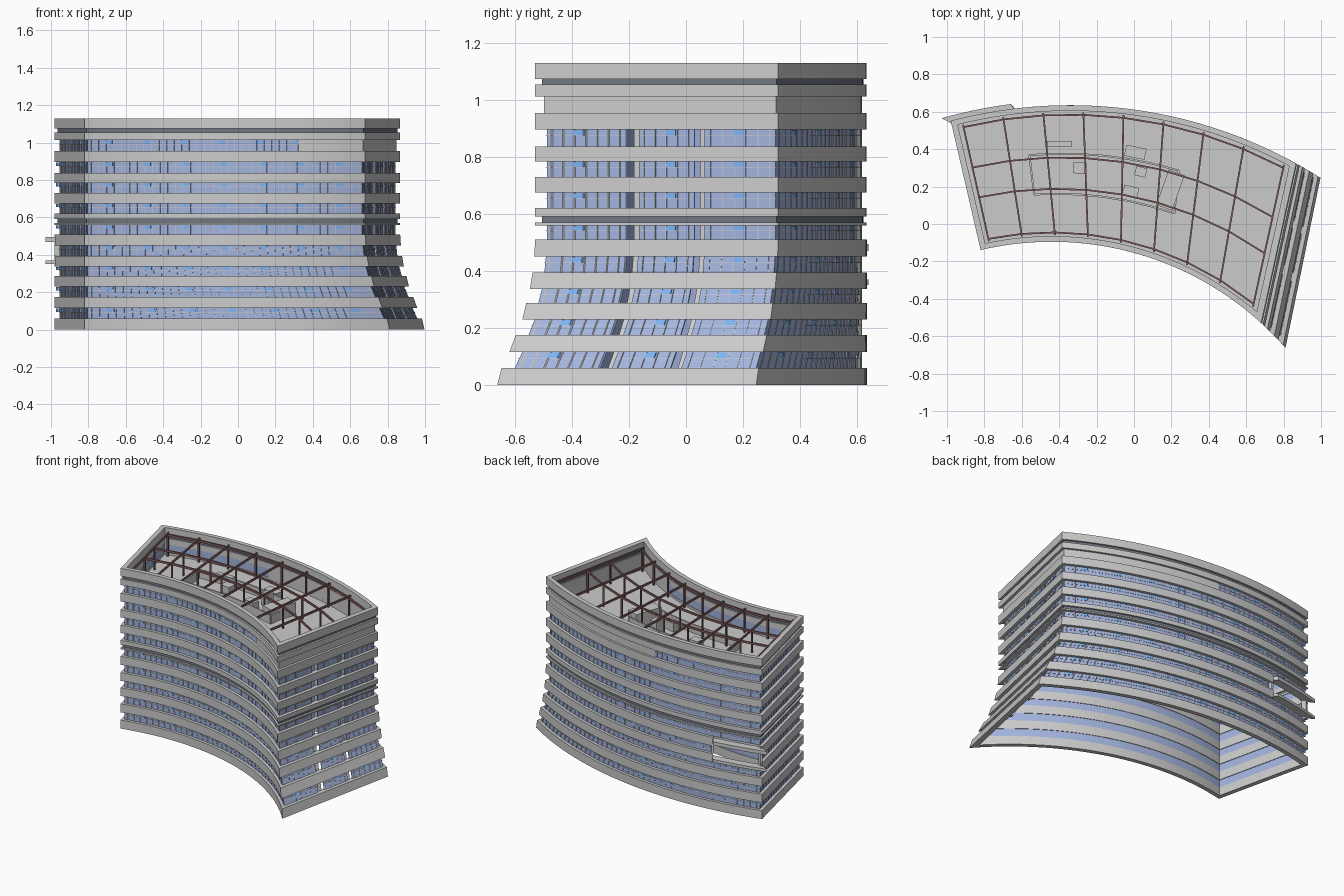
import bpy, bmesh, math
from mathutils import Vector

if "Cube" in bpy.data.objects:
    bpy.data.objects.remove(bpy.data.objects["Cube"])

SPLAY = [(0, .13), (.06, .117), (.115, .092), (.175, .07), (.23, .047),
         (.29, .033), (.335, .02), (.395, .01), (.45, .004), (.51, 0), (2, 0)]


def lerp(a, b, t):
    return a + (b - a) * t


def splay(z):
    for (z0, s0), (z1, s1) in zip(SPLAY, SPLAY[1:]):
        if z <= z1:
            return lerp(s0, s1, (z - z0) / (z1 - z0))


def front_y(x, off):
    return -1.755 + math.sqrt((1.66 + off) ** 2 - (x + .44) ** 2)


def back_y(x, off):
    return -1.865 + math.sqrt((2.5 - off) ** 2 - (x + .341) ** 2)


def P(side, t, z, off=0.0):
    """Point on the facade: side, fraction along it, height, inset."""
    s = splay(z)
    fl, fr = -.82 + .8 * off, .68 + s - .8 * off
    bl, br = -.98 + 1.26 * off, .867 + s - 1.24 * off
    if side == 'front':
        x = lerp(fl, fr, t)
        return Vector((x, front_y(x, off), z))
    if side == 'back':
        x = lerp(br, bl, t)
        return Vector((x, back_y(x, off), z))
    f, b = (fr, br) if side == 'right' else (fl, bl)
    p, q = Vector((f, front_y(f, off), z)), Vector((b, back_y(b, off), z))
    return p.lerp(q, t if side == 'right' else 1 - t)


def path(*segs):
    pts = []
    for side, a, b in segs:
        n = max(1, round(36 * abs(b - a))) if side in ('front', 'back') else 1
        for i in range(n + 1):
            c = (side, lerp(a, b, i / n))
            if not pts or (P(*pts[-1], 0) - P(*c, 0)).length > 1e-5:
                pts.append(c)
    return pts


def sweep(bm, pts, z0, z1, off, th, closed=False):
    """Wall strip following the facade path."""
    rows = [[bm.verts.new(P(s, t, z, o)) for z, o in
             ((z0, off), (z1, off), (z1, off + th), (z0, off + th))] for s, t in pts]
    n = len(rows)
    for i in range(n if closed else n - 1):
        a, b = rows[i], rows[(i + 1) % n]
        for k in range(4):
            m = (k + 1) % 4
            bm.faces.new((a[k], b[k], b[m], a[m]))
    if not closed:
        bm.faces.new(rows[0])
        bm.faces.new(rows[-1])


def beam(bm, p, q, w, h):
    """Box of width w and height h between two points."""
    d = (q - p).normalized()
    up = Vector((0, 0, 1)) if abs(d.z) < .9 else Vector((0, 1, 0))
    side = d.cross(up).normalized() * w / 2
    up = side.cross(d).normalized() * h / 2
    ends = [[bm.verts.new(c + a * side + b * up) for a, b in
             ((-1, -1), (1, -1), (1, 1), (-1, 1))] for c in (p, q)]
    for k in range(4):
        m = (k + 1) % 4
        bm.faces.new((ends[0][k], ends[0][m], ends[1][m], ends[1][k]))
    for e in ends:
        bm.faces.new(e)


def finish(bm, name, mat=None):
    bmesh.ops.recalc_face_normals(bm, faces=bm.faces)
    me = bpy.data.meshes.new(name)
    bm.to_mesh(me)
    bm.free()
    ob = bpy.data.objects.new(name, me)
    bpy.context.collection.objects.link(ob)
    if mat:
        me.materials.append(mat)
    return ob


def material(name, *rgb):
    m = bpy.data.materials.new(name)
    m.diffuse_color = (*rgb, 1)
    m.use_nodes = True
    m.node_tree.nodes["Principled BSDF"].inputs["Base Color"].default_value = m.diffuse_color
    return m


glass_mat = material("glass_blue", .36, .45, .72)
vent_mat = material("vent_blue", .2, .45, .9)
steel_mat = material("steel_red_brown", .25, .12, .12)
louver_mat = material("louver_dark", .16, .18, .22)

GAP = .816  # start of the open terrace on the back wall
ring = path(('front', 0, 1), ('right', 0, 1), ('back', 0, 1), ('left', 0, 1))
ring.pop()
ring_open = path(('left', 0, 1), ('front', 0, 1), ('right', 0, 1), ('back', 0, GAP))

# Spandrel bands and parapet
bm = bmesh.new()
for z0, z1 in ((0, .06), (.115, .175), (.23, .288), (.56, .57), (.592, .622),
               (.675, .73), (.785, .838), (.897, .955), (1.013, 1.055), (1.075, 1.13)):
    sweep(bm, ring, z0, z1, 0, .03, True)
for z0, z1 in ((.337, .395), (.45, .51)):
    sweep(bm, ring_open, z0, z1, 0, .03)
finish(bm, "spandrel_bands")

# Dark louvre strips
bm = bmesh.new()
for z0, z1 in ((.57, .592), (1.055, 1.075)):
    sweep(bm, ring, z0, z1, .012, .012, True)
finish(bm, "louver_strips", louver_mat)

# Window strips, mullions, transoms and opening vents
floors = [(.06, .115), (.175, .23), (.288, .337), (.395, .45), (.51, .56),
          (.622, .675), (.73, .785), (.838, .897)]
right_runs = [(0, .346), (.402, .645), (.69, 1)]
glass, bars, vents, cols = (bmesh.new() for _ in range(4))


def glaze(z0, z1, runs):
    zm = lerp(z0, z1, .6)
    for run in runs:
        sweep(glass, path(*run), z0, z1, .02, .006)
        sweep(bars, path(*run), zm, zm + .002, .018, .003)
        for side, a, b in run:
            L = {'front': 1.62, 'back': 1.95, 'left': .71, 'right': .88}[side]
            n = max(1, round((b - a) * L / .045))
            for i in range(n):
                t = lerp(a, b, (i + .5) / n)
                d = .0012 / L
                sweep(bars, [(side, t - d), (side, t + d)], z0, z1, .017, .004)
                if i % 5 == 2:
                    sweep(vents, [(side, t), (side, t + .036 / L)],
                          zm + .002, z1 - .002, .0165, .004)


for z0, z1 in floors:
    runs = [[('left', 0, 1), ('front', 0, 1), ('right', *right_runs[0])],
            [('right', *right_runs[1])],
            [('right', *right_runs[2]), ('back', 0, GAP)]]
    if z0 != .395:
        runs.append([('back', GAP, 1)])
    glaze(z0, z1, runs)
    for a, b in ((.346, .38), (.66, .69)):  # recessed columns in the end wall
        sweep(cols, [('right', a), ('right', b)], z0 - .01, z1 + .01, .045, .02)
glaze(.955, 1.013, [[('back', .57, 1), ('left', 0, 1), ('front', 0, .767)]])
finish(glass, "window_glass", glass_mat)
finish(bars, "window_mullions")
finish(vents, "window_vents", vent_mat)
finish(cols, "end_wall_columns")

# Solid part of the top storey
bm = bmesh.new()
sweep(bm, path(('front', .767, 1), ('right', 0, 1), ('back', 0, .57)), .955, 1.013, .015, .015)
finish(bm, "top_storey_wall")

# Projecting terrace frame on the back
bm = bmesh.new()
edge = path(('back', GAP, 1.008))
for z0, z1 in ((.35, .37), (.47, .495)):
    sweep(bm, edge, z0, z1, -.026, .056)
for t in (GAP, 1.0):
    sweep(bm, [('back', t - .004), ('back', t + .004)], .337, .51, .005, .02)
finish(bm, "terrace_frame")


def R(u, v, z, off=.03):
    """Point on the roof: u along the curve, v from front to back."""
    return P('front', u, z, off).lerp(P('back', 1 - u, z, off), v)


# Roof deck
DECK = .94
bm = bmesh.new()
N = 36
for z in (DECK, DECK - .02):
    row = [(bm.verts.new(R(i / N, 0, z, .02)), bm.verts.new(R(i / N, 1, z, .02)))
           for i in range(N + 1)]
    for a, b in zip(row, row[1:]):
        f = bm.faces.new((a[0], b[0], b[1], a[1]))
        if z < DECK:
            f.normal_flip()
me_deck = bpy.data.meshes.new("roof_deck")
bm.to_mesh(me_deck)
bm.free()
bpy.context.collection.objects.link(bpy.data.objects.new("roof_deck", me_deck))

# Steel roof frame: radial beams, curved beams and posts
bm = bmesh.new()
rows_v = (.03, .38, .63, .97)
us = [lerp(.015, .985, k / 8) for k in range(9)]
for u in us:
    beam(bm, R(u, .01, 1.1), R(u, .99, 1.1), .009, .014)
    for v in rows_v:
        beam(bm, R(u, v, DECK), R(u, v, 1.1), .01, .01)
for v in rows_v:
    for a, b in zip(us, us[1:]):
        beam(bm, R(a, v, 1.09), R(b, v, 1.09), .009, .014)
finish(bm, "steel_roof_frame", steel_mat)

# Low core walls and plant boxes on the roof
bm = bmesh.new()
for v in (.34, .66):
    for k in range(6):
        a, b = .2 + .08 * k, .28 + .08 * k
        beam(bm, R(a, v, DECK + .03), R(b, v, DECK + .03), .01, .06)
for u in (.2, .68):
    beam(bm, R(u, .34, DECK + .03), R(u, .66, DECK + .03), .01, .06)
for u, v, l, w, h in ((.54, .72, .11, .06, .06), (.56, .58, .06, .05, .09),
                      (.66, .5, .09, .2, .09), (.36, .55, .07, .06, .05),
                      (.53, .42, .08, .05, .06), (.3, .74, .13, .03, .04)):
    d = (R(u + .01, v, 0) - R(u - .01, v, 0)).normalized() * l / 2
    c = R(u, v, DECK + h / 2)
    beam(bm, c - d, c + d, w, h)
finish(bm, "roof_plant")
